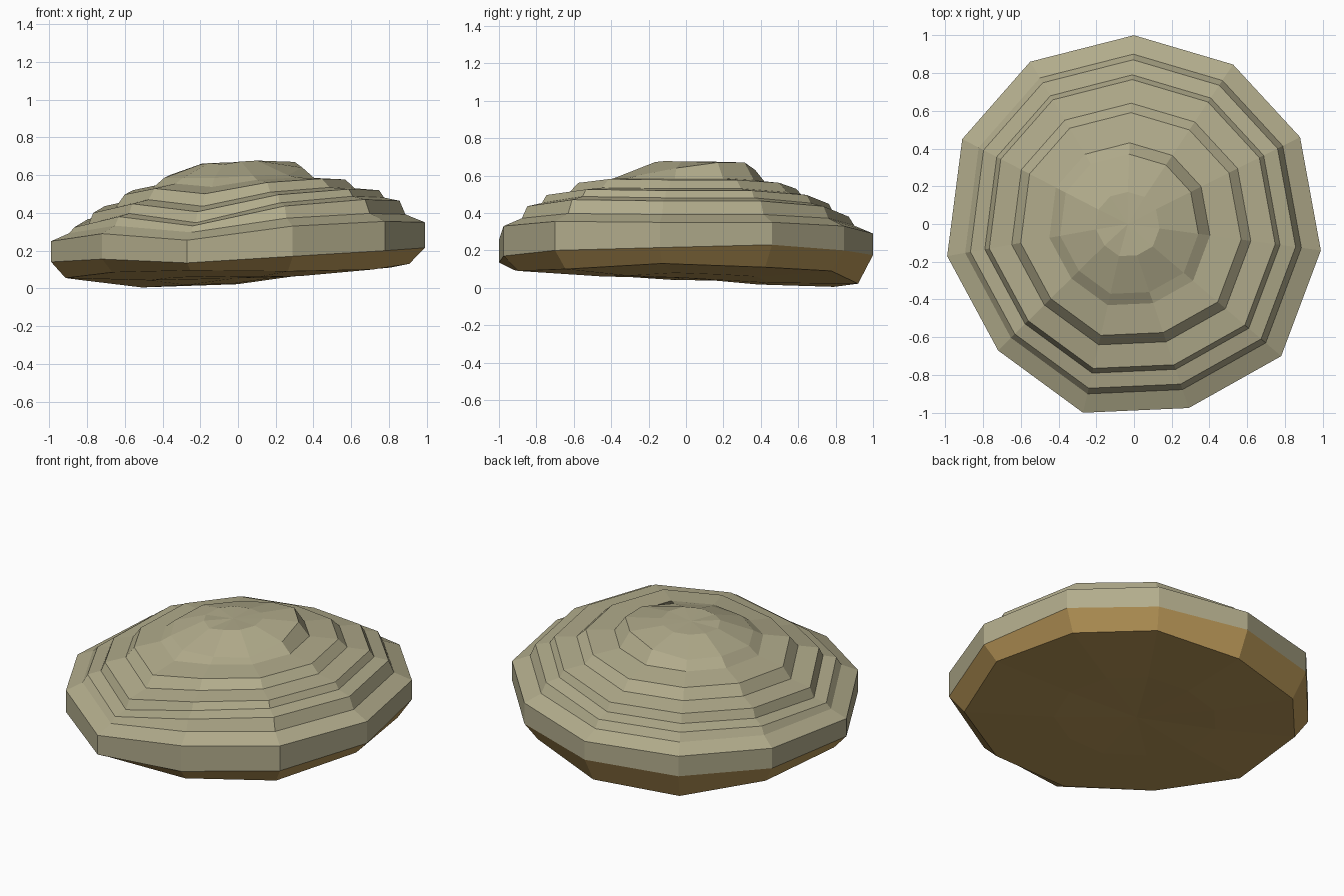
import bpy, bmesh

if "Cube" in bpy.data.objects:
    bpy.data.objects.remove(bpy.data.objects["Cube"])

# Eleven-sided outline of the shell, clockwise from the back
OUTLINE = [(0, 1), (.525, .845), (.88, .46), (.99, -.14), (.78, -.70), (.29, -.975),
           (-.27, -1), (-.72, -.67), (-.99, -.17), (-.91, .45), (-.55, .86)]
RIM_TOP = [.29, .33, .35, .35, .355, .33, .255, .29, .25, .28, .29]
SEAM = [.175, .20, .23, .215, .20, .17, .135, .155, .14, .155, .165]
BASE = [.022, .09, .11, .13, .10, .09, .095, .085, .055, .045, .005]
CREST = [.63, .67, .67, .64, .60, .595, .585, .585, .585, .60, .60]


def ring(scale, heights):
    """Scaled copy of the outline at the given heights."""
    shift = -.04 * (1 - scale)
    return [(x * scale + shift, y * scale, z) for (x, y), z in zip(OUTLINE, heights)]


def growth(scale, base, follow):
    """Growth ring that repeats the waviness of the rim."""
    return ring(scale, [base + follow * (z - .31) for z in RIM_TOP])


def material(name, color):
    m = bpy.data.materials.new(name)
    m.diffuse_color = color
    m.use_nodes = True
    m.node_tree.nodes["Principled BSDF"].inputs["Base Color"].default_value = m.diffuse_color
    return m


def loft(name, rings, mat):
    """Flat-faced skin over the rings, capped by a fan on the last one."""
    bm = bmesh.new()
    rows = [[bm.verts.new(p) for p in r] for r in rings]
    n = len(OUTLINE)
    for a, b in zip(rows, rows[1:]):
        for i in range(n):
            j = (i + 1) % n
            bm.faces.new((a[i], a[j], b[j], b[i]))
    last = rows[-1]
    mid = bm.verts.new([sum(v.co[k] for v in last) / n for k in range(3)])
    for i in range(n):
        bm.faces.new((last[i], last[(i + 1) % n], mid))
    bmesh.ops.recalc_face_normals(bm, faces=bm.faces)
    # Open skins: make the cap face away from the seam
    bm.faces.ensure_lookup_table()
    outward = 1 if mid.co.z > .3 else -1
    if bm.faces[-1].normal.z * outward < 0:
        bmesh.ops.reverse_faces(bm, faces=bm.faces)
    mesh = bpy.data.meshes.new(name)
    bm.to_mesh(mesh)
    bm.free()
    mesh.materials.append(mat)
    obj = bpy.data.objects.new(name, mesh)
    bpy.context.collection.objects.link(obj)
    return obj


shell_mat = material("shell_grey", (.445, .413, .262, 1))
under_mat = material("underside_ochre", (.5, .32, .10, 1))

# Upper shell: gently sloping treads with steep risers between them
loft("upper_shell", [
    ring(1, SEAM), ring(1, RIM_TOP),
    growth(.90, .352, 1.0), growth(.87, .408, 1.4),
    growth(.79, .425, 1.4), growth(.765, .472, 1.2),
    growth(.64, .49, 1.0), growth(.59, .545, .8),
    growth(.43, .565, .5), ring(.37, CREST),
    growth(.17, .668, .2)], shell_mat)

# Shallow tilted lower shell
loft("lower_shell", [
    ring(1, SEAM), ring(.92, BASE),
    ring(.45, [.015 + .5 * z for z in BASE])], under_mat)
